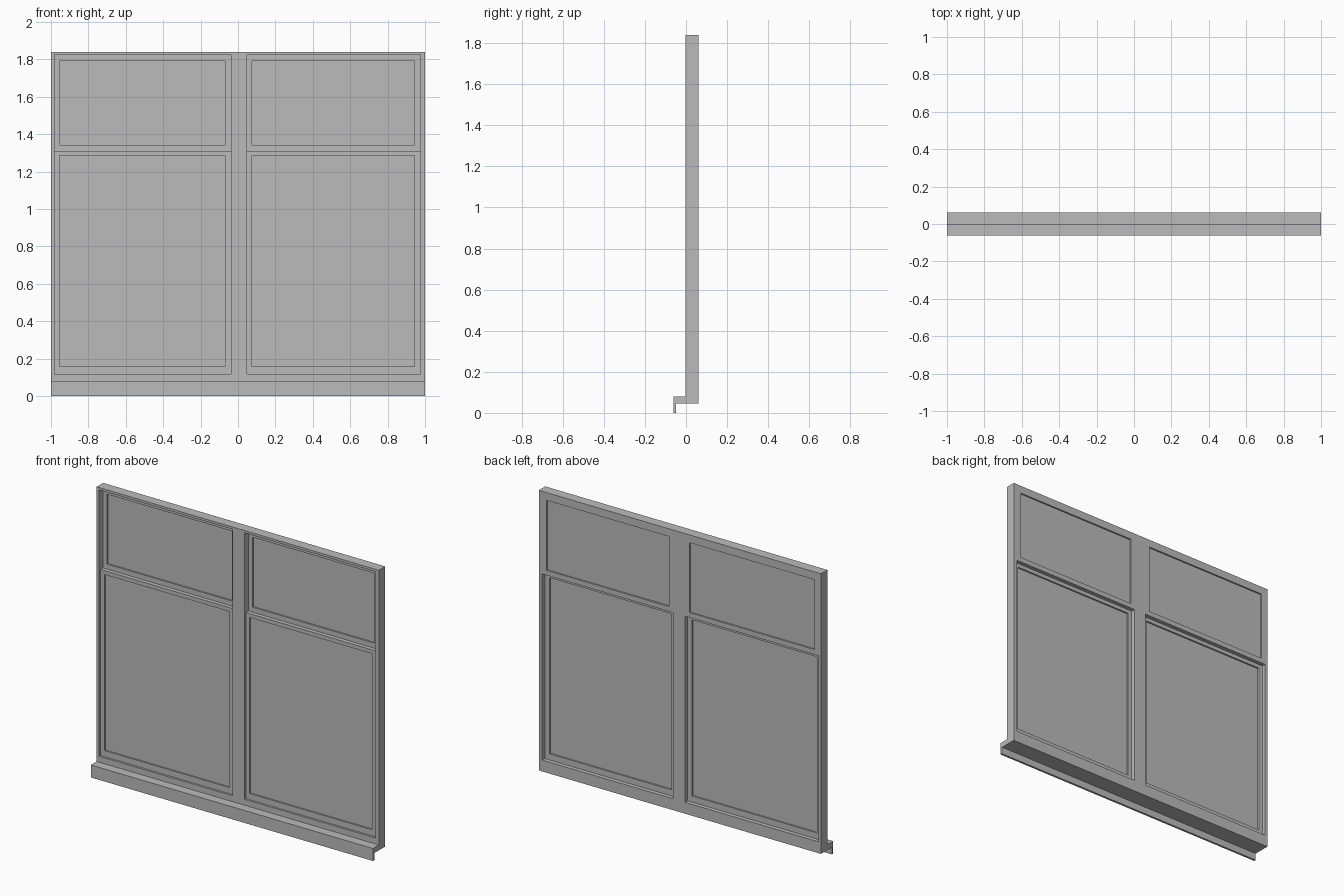
import bpy, bmesh

if "Cube" in bpy.data.objects:
    bpy.data.objects.remove(bpy.data.objects["Cube"])

grey = bpy.data.materials.new("window_grey")
grey.diffuse_color = (0.5, 0.5, 0.5, 1)
grey.use_nodes = True
grey.node_tree.nodes["Principled BSDF"].inputs["Base Color"].default_value = grey.diffuse_color


def finish(name, bm):
    bmesh.ops.recalc_face_normals(bm, faces=bm.faces)
    me = bpy.data.meshes.new(name)
    bm.to_mesh(me)
    bm.free()
    me.materials.append(grey)
    ob = bpy.data.objects.new(name, me)
    bpy.context.collection.objects.link(ob)
    return ob


def box(name, x, y, z):
    bm = bmesh.new()
    bmesh.ops.create_cube(bm, size=1)
    for v in bm.verts:
        v.co = [(a + b) / 2 + c * (b - a) for c, (a, b) in zip(v.co, (x, y, z))]
    return finish(name, bm)


def extrude_profile(name, pts, x0, x1):
    """Extrude a (y, z) outline along x."""
    bm = bmesh.new()
    face = bm.faces.new([bm.verts.new((x0, y, z)) for y, z in pts])
    new = bmesh.ops.extrude_face_region(bm, geom=[face])["geom"]
    for v in new:
        if isinstance(v, bmesh.types.BMVert):
            v.co.x = x1
    return finish(name, bm)


def ring(name, outer, inner, y):
    """Rectangular sash frame; outer and inner are (x0, x1, z0, z1)."""
    bm = bmesh.new()

    def loop(r, yy):
        a, b, c, d = r
        return [bm.verts.new((px, yy, pz)) for px, pz in ((a, c), (b, c), (b, d), (a, d))]

    loops = [loop(outer, y[0]), loop(inner, y[0]), loop(inner, y[1]), loop(outer, y[1])]
    for k in range(4):
        p, q = loops[k], loops[(k + 1) % 4]
        for i in range(4):
            j = (i + 1) % 4
            bm.faces.new((p[i], p[j], q[j], q[i]))
    return finish(name, bm)


FRONT, BACK = -0.003, 0.062
TOP, SILL_TOP = 1.84, 0.08
OPEN_Z = (0.118, 1.825)
MEET = 1.31
depth = (FRONT, BACK)

# Sill with drip lip hanging in front
extrude_profile("sill", [(-0.062, 0), (-0.048, 0), (-0.048, 0.045), (BACK, 0.045),
                         (BACK, SILL_TOP), (-0.062, SILL_TOP)], -1, 1)

# Outer frame
box("left_jamb", (-1, -0.982), depth, (SILL_TOP, TOP))
box("right_jamb", (0.976, 1), depth, (SILL_TOP, TOP))
box("head", (-0.982, 0.976), depth, (OPEN_Z[1], TOP))
box("mullion", (-0.037, 0.048), depth, (SILL_TOP, OPEN_Z[1]))

# Two bays: lower sash sits forward, upper sash is flush with the back
for side, x0, x1 in (("left", -0.982, -0.037), ("right", 0.048, 0.976)):
    box(side + "_bottom_rail", (x0, x1), depth, (SILL_TOP, OPEN_Z[0]))
    gx = (x0 + 0.028, x1 - 0.032)
    for level, z, gz, y in (
            ("lower", (OPEN_Z[0], MEET), (0.157, 1.285), (0.010, 0.036)),
            ("upper", (MEET, OPEN_Z[1]), (1.342, 1.79), (0.036, BACK))):
        ring(f"{side}_{level}_sash", (x0, x1, *z), (*gx, *gz), y)
        mid = (y[0] + y[1]) / 2
        box(f"{side}_{level}_pane", gx, (mid - 0.003, mid + 0.003), gz)
